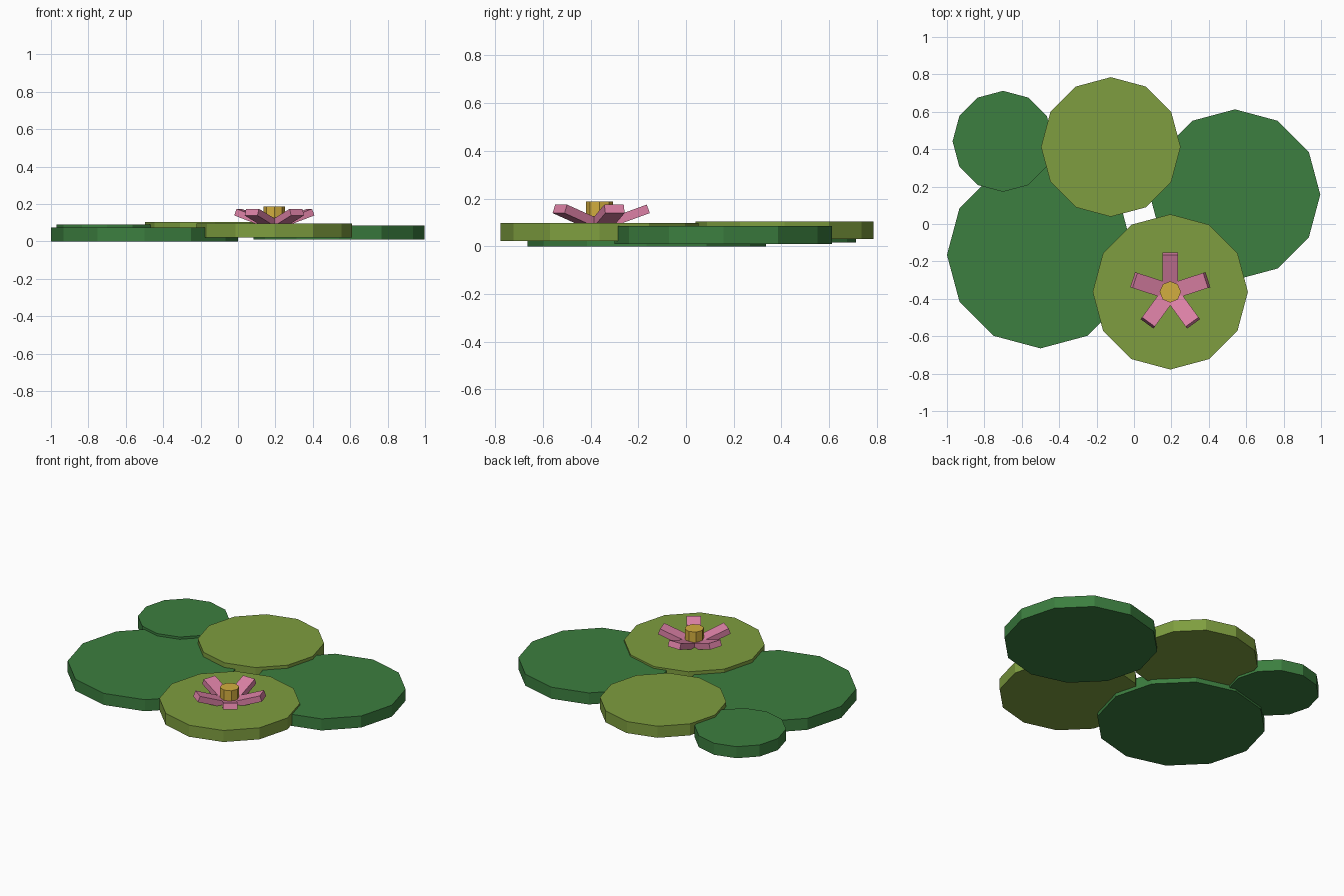
import bpy
from math import cos, sin, radians
from mathutils import Matrix, Vector

if "Cube" in bpy.data.objects:
    bpy.data.objects.remove(bpy.data.objects["Cube"])


def material(name, rgb):
    m = bpy.data.materials.new(name)
    m.diffuse_color = (*rgb, 1)
    m.use_nodes = True
    m.node_tree.nodes["Principled BSDF"].inputs["Base Color"].default_value = m.diffuse_color
    return m


DARK = material("dark_leaf", (0.045, 0.21, 0.05))
LIGHT = material("light_leaf", (0.21, 0.34, 0.05))
PINK = material("petal_pink", (0.72, 0.22, 0.38))
GOLD = material("flower_gold", (0.65, 0.42, 0.05))


def disc(name, x, y, z0, z1, radius, sides, mat):
    bpy.ops.mesh.primitive_cylinder_add(vertices=sides, radius=radius, depth=z1 - z0,
                                        location=(x, y, (z0 + z1) / 2))
    ob = bpy.context.object
    ob.name = name
    ob.data.materials.append(mat)
    return ob


# Overlapping twelve-sided pads, each slightly higher than the last
THICK = 0.075
for name, x, y, z, r, mat in [
    ("large_left_pad", -0.50, -0.165, 0.0, 0.50, DARK),
    ("large_right_pad", 0.54, 0.157, 0.01, 0.456, DARK),
    ("small_back_pad", -0.70, 0.442, 0.015, 0.27, DARK),
    ("front_pad", 0.194, -0.363, 0.022, 0.415, LIGHT),
    ("back_pad", -0.124, 0.412, 0.03, 0.373, LIGHT),
]:
    disc(name, x, y, z, z + THICK, r, 12, mat)

# Flower: five box petals tilted upward around a gold centre
FX, FY = 0.194, -0.363
LENGTH, WIDTH, HEIGHT = 0.19, 0.085, 0.038
TILT = radians(20)
for i in range(5):
    a = radians(90 + 72 * i)
    mid = 0.205 - LENGTH / 2 * cos(TILT)
    height = 0.157 - LENGTH / 2 * sin(TILT)
    bpy.ops.mesh.primitive_cube_add(size=1)
    petal = bpy.context.object
    petal.name = f"petal_{i + 1}"
    petal.data.transform(
        Matrix.Translation(Vector((FX + mid * cos(a), FY + mid * sin(a), height)))
        @ Matrix.Rotation(a, 4, 'Z') @ Matrix.Rotation(-TILT, 4, 'Y')
        @ Matrix.Diagonal((LENGTH, WIDTH, HEIGHT, 1)))
    petal.data.materials.append(PINK)

disc("flower_centre", FX, FY, 0.095, 0.188, 0.057, 8, GOLD)
